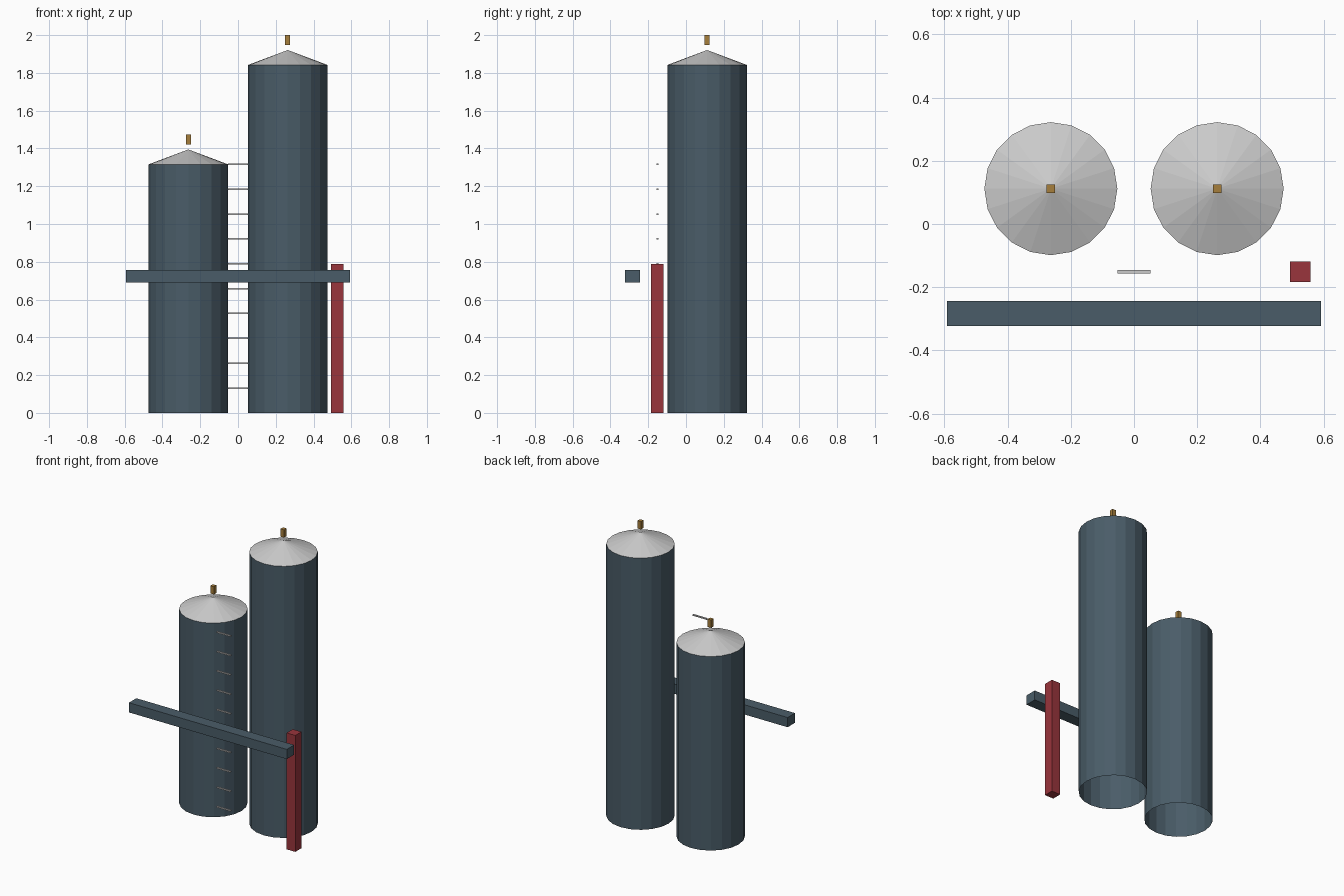
import bpy

if "Cube" in bpy.data.objects:
    bpy.data.objects.remove(bpy.data.objects["Cube"])

U = 2 / 7.6          # design module: total height is 7.6 modules
CY = 0.425 * U       # tank row centre in y
SIDES = 20


def material(name, rgb):
    m = bpy.data.materials.new(name)
    m.diffuse_color = (*rgb, 1)
    m.use_nodes = True
    m.node_tree.nodes["Principled BSDF"].inputs["Base Color"].default_value = m.diffuse_color
    return m


slate = material("slate", (0.068, 0.108, 0.138))
brass = material("brass", (0.38, 0.21, 0.045))
red = material("red", (0.32, 0.035, 0.045))


def finish(name, mat):
    ob = bpy.context.object
    ob.name = name
    if mat:
        ob.data.materials.append(mat)
    return ob


def box(name, centre, size, mat=None):
    bpy.ops.mesh.primitive_cube_add(size=1, location=centre)
    ob = finish(name, mat)
    ob.scale = size
    bpy.ops.object.transform_apply(location=False, rotation=False, scale=True)


def tank(name, x, height):
    r = 0.8 * U
    # open-ended shell
    bpy.ops.mesh.primitive_cylinder_add(vertices=SIDES, radius=r, depth=height,
                                        end_fill_type='NOTHING',
                                        location=(x, CY, height / 2))
    finish(name + "_shell", slate)
    # conical roof
    bpy.ops.mesh.primitive_cone_add(vertices=SIDES, radius1=r, radius2=0, depth=0.3 * U,
                                    end_fill_type='NOTHING',
                                    location=(x, CY, height + 0.15 * U))
    finish(name + "_roof", None)
    # vent floating above the roof
    box(name + "_vent", (x, CY, height + 0.5 * U), (0.1 * U, 0.1 * U, 0.2 * U), brass)


# Two tanks
tank("short_tank", -U, 5 * U)
tank("tall_tank", U, 7 * U)

# Ladder rungs between the tanks
for i in range(1, 11):
    box(f"ladder_rung_{i}", (0, -0.575 * U, i * 0.5 * U), (0.4 * U, 0.04 * U, 0.03 * U))

# Horizontal beam in front and red post beside it
box("front_beam", (0, -1.075 * U, 2.75 * U), (4.5 * U, 0.3 * U, 0.25 * U), slate)
box("red_post", (2 * U, -0.575 * U, 1.5 * U), (0.25 * U, 0.25 * U, 3 * U), red)
